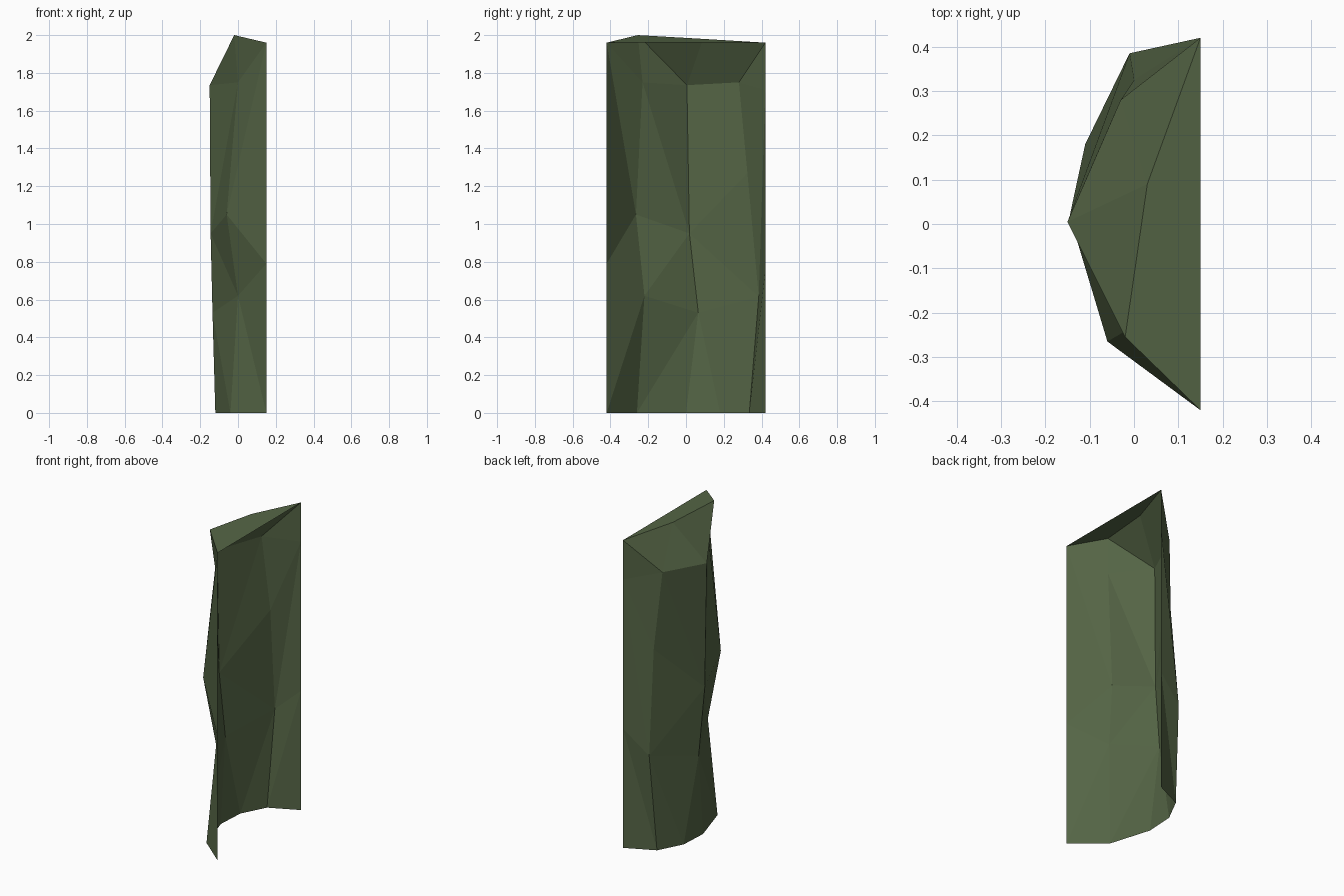
import bpy, bmesh

if "Cube" in bpy.data.objects:
    bpy.data.objects.remove(bpy.data.objects["Cube"])

# Horizontal rows of the faceted shell, listed from front edge (y-) to back edge (y+)
rows = {
    "base": [(.15, -.42, 0), (-.04, -.26, 0), (-.12, 0, 0), (-.11, .18, 0), (-.03, .335, 0), (.15, .42, 0)],
    "low": [(.15, -.42, .79), (0, -.22, .62), (-.135, .065, .53), (-.01, .385, .615), (.15, .42, .76)],
    "mid": [(-.06, -.265, 1.05), (-.145, .018, .95), (0, .325, 1.27), (.15, .42, 1.71)],
    "neck": [(0, -.23, 1.75), (-.15, .005, 1.735), (-.03, .28, 1.75)],
    "top": [(.15, -.42, 1.96), (-.02, -.255, 2.0), (.03, .09, 1.98), (.15, .42, 1.96)],
}

bm = bmesh.new()
verts = {k[0] + str(i): bm.verts.new(p) for k, pts in rows.items() for i, p in enumerate(pts)}


def facets(text):
    """Each word is one facet, naming its corners as row letter + index."""
    for word in text.split():
        bm.faces.new([verts[word[i:i + 2]] for i in range(0, len(word), 2)])


# Foot facets
facets("b0b1l1 b0l1l0 b1l2l1 b1b2l2 b2b3l2 b3l3l2 b3b4l3 b4l4l3 b4b5l4")
# Middle facets
facets("l0l1m0 l1m1m0 l1l2m1 l2l3m1 l3m2m1 l3l4m3 l3m3m2")
# Upper facets
facets("l0m0t0 m0n0t0 m0m1n0 m1n1n0 m1n2n1 m1m2n2 m2m3n2 m3t3n2")
# Sloping crown and cap
facets("t0n0t1 n0n1t1 n1t2t1 n1n2t2 n2t3t2 t0t1t2t3")

# Make all normals point outwards (towards -x)
bmesh.ops.recalc_face_normals(bm, faces=bm.faces)
if sum(f.normal.x * f.calc_area() for f in bm.faces) > 0:
    bmesh.ops.reverse_faces(bm, faces=bm.faces)

mesh = bpy.data.meshes.new("faceted_shell")
bm.to_mesh(mesh)
bm.free()
shell = bpy.data.objects.new("faceted_shell", mesh)
bpy.context.collection.objects.link(shell)

# Mossy green
moss = bpy.data.materials.new("moss_green")
moss.diffuse_color = (.09, .13, .06, 1)
moss.use_nodes = True
moss.node_tree.nodes["Principled BSDF"].inputs["Base Color"].default_value = moss.diffuse_color
mesh.materials.append(moss)
